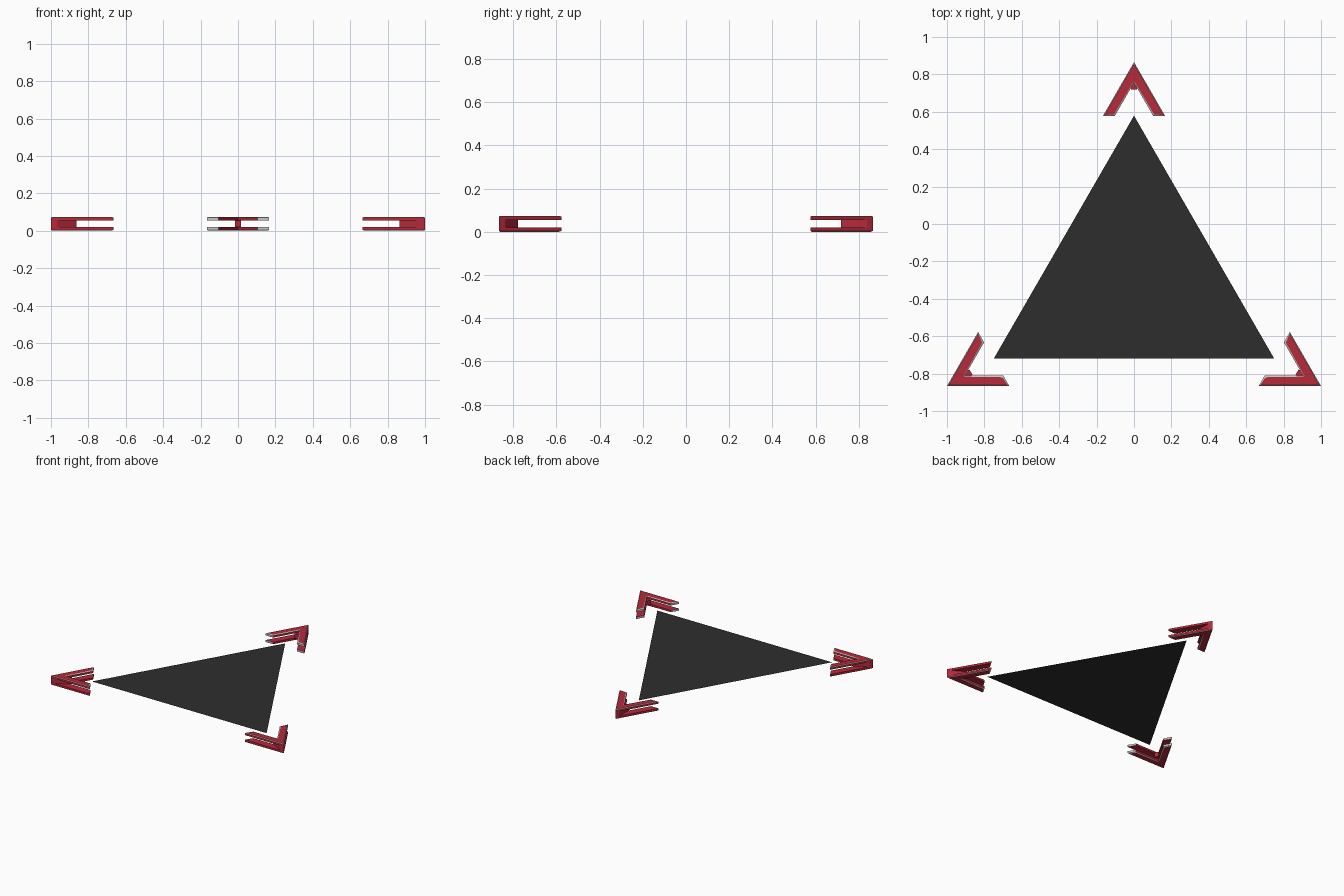
import bpy, bmesh, math
from mathutils import Matrix, Vector

if "Cube" in bpy.data.objects:
    bpy.data.objects.remove(bpy.data.objects["Cube"])

H = 0.074                      # total height
T = 0.019                      # plate thickness
R3 = math.sqrt(3)
CENTRE = Vector((0, R3 / 2 - 2 / R3, 0))   # centroid of the outer triangle


def material(name, rgb):
    m = bpy.data.materials.new(name)
    m.diffuse_color = (*rgb, 1)
    m.use_nodes = True
    m.node_tree.nodes["Principled BSDF"].inputs["Base Color"].default_value = m.diffuse_color
    return m


red = material("red", (0.47, 0.023, 0.042))
grey = material("light grey", (0.58, 0.57, 0.55))
dark = material("charcoal", (0.027, 0.027, 0.027))


def finish(name, bm, mats, matrix=Matrix()):
    bm.transform(matrix)
    bmesh.ops.recalc_face_normals(bm, faces=bm.faces)
    me = bpy.data.meshes.new(name)
    bm.to_mesh(me)
    bm.free()
    for m in mats:
        me.materials.append(m)
    ob = bpy.data.objects.new(name, me)
    bpy.context.collection.objects.link(ob)
    return ob


def prism(points, z0, z1):
    bm = bmesh.new()
    face = bm.faces.new([bm.verts.new((x, y, z0)) for x, y in points])
    ext = bmesh.ops.extrude_face_region(bm, geom=[face])["geom"]
    for v in ext:
        if isinstance(v, bmesh.types.BMVert):
            v.co.z = z1
    bmesh.ops.recalc_face_normals(bm, faces=bm.faces)
    return bm


def plate(name, matrix, lower):
    # chevron plate: red with a grey chamfered rim and grey arm ends
    tip, base, out, inn = R3 / 2, R3 / 3, 1 / 6, 0.103
    outline = [(0, tip), (-out, base), (-inn, base),
               (0, base + inn * R3), (inn, base), (out, base)]
    bm = prism(outline, H - T, H - 0.004)
    bm.normal_update()
    for f in bm.faces:
        if f.normal.y < -0.9:
            f.material_index = 1
    top = next(f for f in bm.faces if f.normal.z > 0.9)
    rim = bmesh.ops.inset_region(bm, faces=[top], thickness=0.01)["faces"]
    for f in rim:
        f.material_index = 1
    for v in top.verts:
        v.co.z = H
    if lower:
        bm.transform(Matrix.Translation((0, 0, H)) @ Matrix.Scale(-1, 4, (0, 0, 1)))
    finish(name, bm, [red, grey], matrix)


# three corner brackets, each two plates joined by a spine at the tip
for i, side in enumerate(("back", "left", "right")):
    turn = (Matrix.Translation(CENTRE) @ Matrix.Rotation(i * math.tau / 3, 4, 'Z')
            @ Matrix.Translation(-CENTRE))
    plate(side + "_upper_chevron", turn, False)
    plate(side + "_lower_chevron", turn, True)
    w = 0.016
    spine = [(0, R3 / 2), (-w, R3 / 2 - w * R3), (-w, 0.718),
             (w, 0.718), (w, R3 / 2 - w * R3)]
    finish(side + "_spine", prism(spine, T, H - T), [red], turn)

# thin centre panel
bm = bmesh.new()
bm.faces.new([bm.verts.new((x, y, H / 2))
              for x, y in ((-0.75, -0.72), (0.75, -0.72), (0, 0.579))])
finish("centre_panel", bm, [dark])
